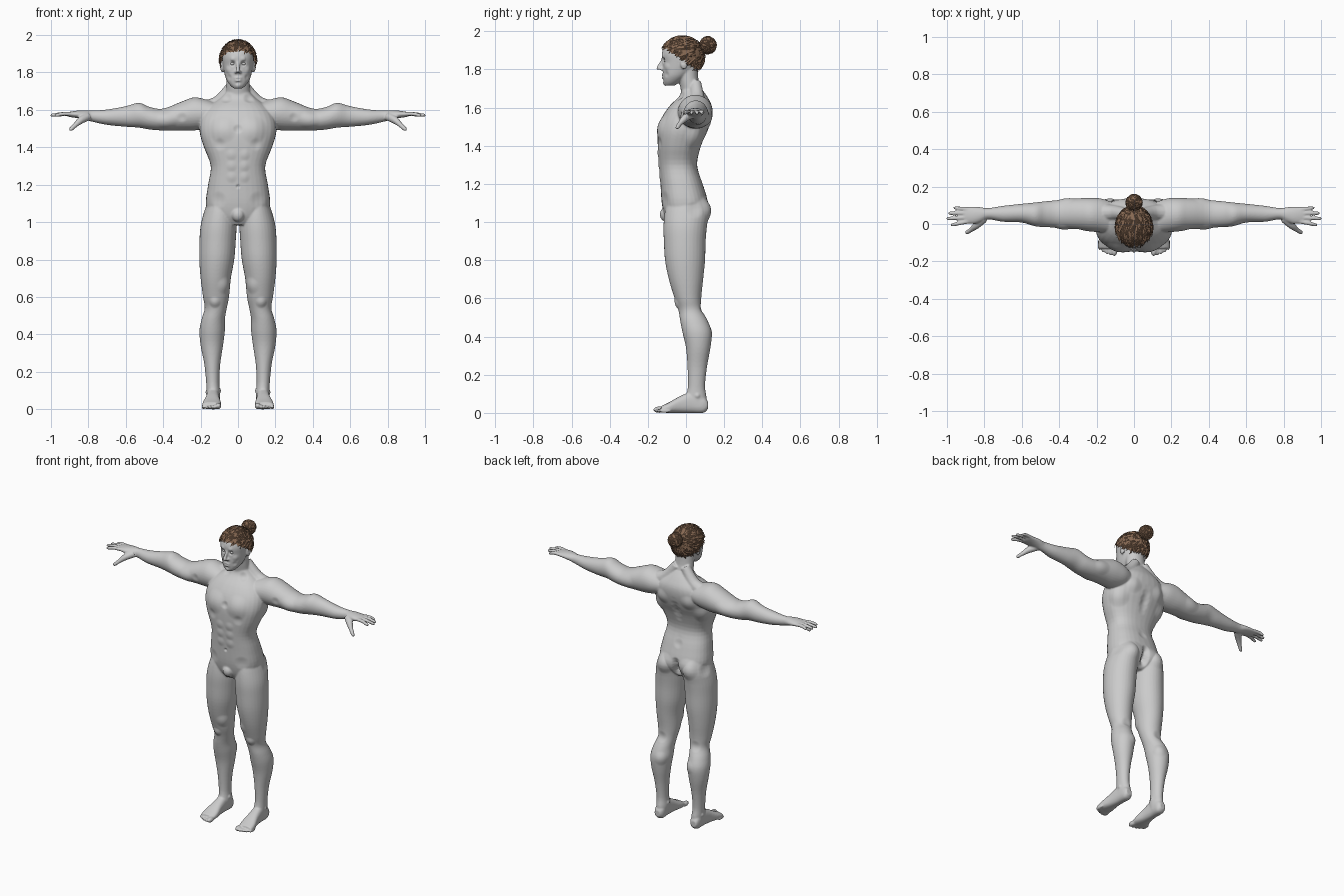
import bpy, bmesh, math, random
from mathutils import Vector, Matrix, kdtree

random.seed(7)
cube = bpy.data.objects.get("Cube")
if cube:
    bpy.data.objects.remove(cube, do_unlink=True)


def material(name, colour):
    mat = bpy.data.materials.new(name)
    mat.use_nodes = True
    mat.diffuse_color = (*colour, 1)
    shader = next(n for n in mat.node_tree.nodes if n.type == 'BSDF_PRINCIPLED')
    shader.inputs["Base Color"].default_value = (*colour, 1)
    return mat


grey = material("clay grey", (.6, .6, .6))
brown = material("hair brown", (.24, .14, .085))


def make_object(name, bm, mat):
    mesh = bpy.data.meshes.new(name)
    bm.to_mesh(mesh)
    bm.free()
    mesh.materials.append(mat)
    obj = bpy.data.objects.new(name, mesh)
    bpy.context.collection.objects.link(obj)
    return obj


def eased(rows, steps=4):
    """Catmull-Rom interpolation between rows of numbers."""
    padded = [rows[0]] + rows + [rows[-1]]
    for quad in zip(padded, padded[1:], padded[2:], padded[3:]):
        for k in range(steps):
            t = k / steps
            yield [.5 * (2*q + (r - p)*t + (2*p - 5*q + 4*r - s)*t*t + (3*q - p - 3*r + s)*t**3)
                   for p, q, r, s in zip(*quad)]
    yield rows[-1]


def skin(bm, rings):
    """Join rings of points into a closed tube."""
    rings = [[bm.verts.new(p) for p in ring] for ring in rings]
    for low, high in zip(rings, rings[1:]):
        for i in range(len(low)):
            j = (i + 1) % len(low)
            bm.faces.new((low[i], low[j], high[j], high[i]))
    bm.faces.new(rings[0])
    bm.faces.new(rings[-1])


def loft(bm, axis, rows, power=2.0, sides=32):
    """Rows give the position on the axis, then the limits on the other two axes."""
    others = [k for k in range(3) if k != axis]
    rings = []
    for at, a0, a1, b0, b1 in eased(rows):
        ring = []
        for i in range(sides):
            angle = math.tau * i / sides
            p = Vector()
            p[axis] = at
            for k, lo, hi, f in ((others[0], a0, a1, math.cos(angle)), (others[1], b0, b1, math.sin(angle))):
                p[k] = (lo + hi) / 2 + (hi - lo) / 2 * math.copysign(abs(f) ** (2 / power), f)
            ring.append(p)
        rings.append(ring)
    skin(bm, rings)


def tube(bm, rows, sides=14):
    """Rows give x, y, z and radius along a limb."""
    rows = list(eased(rows))
    pts = [Vector(r[:3]) for r in rows]
    rings = []
    for i, (p, row) in enumerate(zip(pts, rows)):
        turn = (pts[min(i + 1, len(pts) - 1)] - pts[max(i - 1, 0)]).to_track_quat('Z', 'Y')
        rings.append([p + turn @ Vector((math.cos(a), math.sin(a), 0)) * row[3]
                      for a in (math.tau * k / sides for k in range(sides))])
    skin(bm, rings)


def blob(bm, centre, size):
    m = Matrix.Translation(centre) @ Matrix.Diagonal((*size, 1))
    bmesh.ops.create_uvsphere(bm, u_segments=20, v_segments=14, radius=1, matrix=m)


body = bmesh.new()

# Leg, from hip to ankle
loft(body, 2, [
    (1.14, .03, .15, -.09, .09), (1.06, .015, .18, -.11, .12), (.98, .008, .2, -.118, .11),
    (.9, .012, .206, -.116, .103), (.8, .02, .207, -.11, .1), (.7, .038, .2, -.09, .09),
    (.6, .048, .187, -.06, .08), (.54, .06, .178, -.04, .085), (.48, .07, .195, -.03, .115),
    (.42, .07, .206, -.018, .135), (.34, .08, .2, 0, .128), (.24, .095, .18, .008, .11),
    (.14, .1, .17, .01, .1), (.08, .095, .168, 0, .108), (.03, .1, .165, .01, .105)])

# Foot, from heel to ball, and toes
loft(body, 1, [
    (.115, .115, .155, .02, .06), (.09, .1, .165, 0, .09), (.03, .1, .168, 0, .11),
    (-.03, .098, .175, 0, .088), (-.09, .09, .19, 0, .055), (-.13, .095, .19, .002, .036)], 2.5)
for i in range(5):
    size = .017 if i == 0 else .012 - i * .0005
    blob(body, (.105 + i * .02, -.142 + i * i * .002, size), (size * .95, .03, size))

# Arm, from shoulder to wrist, then the palm
loft(body, 0, [
    (.1, -.05, .11, 1.52, 1.63), (.17, -.045, .135, 1.5, 1.655), (.235, -.04, .14, 1.49, 1.667),
    (.3, -.03, .137, 1.49, 1.645), (.4, -.02, .128, 1.49, 1.607), (.47, -.017, .122, 1.495, 1.615),
    (.53, -.012, .115, 1.505, 1.638), (.6, .008, .108, 1.51, 1.62), (.7, .012, .097, 1.52, 1.602),
    (.78, .025, .085, 1.537, 1.597), (.82, .01, .09, 1.548, 1.598), (.86, 0, .092, 1.556, 1.596),
    (.9, .005, .09, 1.562, 1.59), (.915, .012, .084, 1.567, 1.585)])

# Fingers and thumb
for start, end, tip in ((.014, -.004, .98), (.036, .029, 1.003), (.058, .058, .993), (.079, .086, .965)):
    tube(body, [(.88, start, 1.577, .011), (.93, (start + end) / 2, 1.579, .011),
                (tip - .012, end, 1.572, .0095), (tip, end, 1.57, .006)])
tube(body, [(.8, .03, 1.565, .022), (.84, -.005, 1.545, .02), (.87, -.03, 1.518, .013),
            (.893, -.045, 1.497, .011), (.9, -.049, 1.49, .006)])

# Neck to shoulder muscle, ear and nostril wing
tube(body, [(.03, .05, 1.73, .03), (.1, .06, 1.64, .04), (.18, .06, 1.6, .05)])
blob(body, (.085, -.01, 1.832), (.01, .02, .032))
blob(body, (.011, -.127, 1.802), (.009, .012, .008))

# Copy the limbs to the other side
copy = bmesh.ops.duplicate(body, geom=body.verts[:] + body.edges[:] + body.faces[:])
for v in copy["geom"]:
    if isinstance(v, bmesh.types.BMVert):
        v.co.x *= -1


def centred(rows):
    return [(z, -w, w, front, back) for z, w, front, back in rows]


# Torso
loft(body, 2, centred([
    (.985, .06, -.09, .06), (1.03, .15, -.112, .1), (1.1, .172, -.127, .115), (1.2, .16, -.134, .088),
    (1.3, .146, -.142, .058), (1.4, .182, -.148, .08), (1.48, .205, -.146, .115), (1.55, .2, -.125, .135),
    (1.61, .165, -.085, .135), (1.66, .1, -.035, .11), (1.7, .06, -.022, .08)]), 2.4)
blob(body, (0, -.105, 1.04), (.035, .032, .038))

# Neck and head
loft(body, 2, centred([
    (1.62, .08, -.03, .11), (1.68, .066, -.026, .085), (1.74, .062, -.036, .066), (1.84, .06, -.05, .06)]))
loft(body, 2, centred([
    (1.715, .024, -.11, -.06), (1.735, .045, -.117, -.03), (1.765, .064, -.12, .01), (1.8, .074, -.122, .045),
    (1.84, .081, -.122, .065), (1.88, .085, -.127, .077), (1.92, .08, -.114, .074), (1.95, .056, -.08, .045),
    (1.965, .025, -.045, .01)]), 2.2)

# Nose and lips
tube(body, [(0, -.116, 1.87, .007), (0, -.128, 1.84, .008), (0, -.144, 1.808, .011), (0, -.143, 1.8, .007)])
for z in (1.757, 1.771):
    blob(body, (0, -.116, z), (.023, .012, .007))

# Fuse the parts into one smooth skin
bmesh.ops.recalc_face_normals(body, faces=body.faces[:])
body = make_object("body", body, grey)
fuse = body.modifiers.new("fuse", 'REMESH')
fuse.mode = 'VOXEL'
fuse.voxel_size = .005
relax = body.modifiers.new("relax", 'SMOOTH')
relax.factor = .5
relax.iterations = 6
bpy.context.view_layer.update()
mesh = bpy.data.meshes.new_from_object(body.evaluated_get(bpy.context.evaluated_depsgraph_get()))
body.modifiers.clear()
body.data = mesh
mesh.name = "body"
if not mesh.materials:
    mesh.materials.append(grey)

# Sculpt strokes: x, y, z, radius, push along the normal
torso_strokes = [
    (.085, -.145, 1.5, .085, .012), (.1, -.15, 1.415, .04, -.006), (0, -.15, 1.5, .03, -.008),
    (0, -.137, 1.19, .014, -.01), (.1, -.1, 1.12, .05, -.006), (.165, .05, 1.44, .07, .012),
    (.1, .13, 1.52, .06, .01), (.085, .115, 1.07, .075, .014), (.16, .04, 1.06, .05, -.008),
    (.06, -.03, 1.66, .035, -.007)]
limb_strokes = [
    (.125, -.05, .57, .035, .008), (.1, .125, .42, .05, .006), (.07, -.06, .66, .05, .007),
    (.125, .085, .55, .04, -.006), (.38, -.02, 1.54, .06, .008), (.3, -.03, 1.56, .03, -.005),
    (.36, .13, 1.55, .06, .006), (.165, .06, .09, .018, .006), (.1, .05, .1, .018, .006)]
face_strokes = [
    (.03, -.122, 1.848, .02, -.012), (.03, -.125, 1.872, .02, .004), (.052, -.1, 1.815, .025, .004),
    (.045, -.1, 1.775, .02, -.004), (0, -.125, 1.764, .01, -.004), (0, -.115, 1.728, .02, .005),
    (0, -.12, 1.745, .012, -.004), (.088, -.015, 1.835, .012, -.006)]
spine = [(0, .1, 1.22 + .04 * i, .04, -.008) for i in range(10)]
cleft = [(0, .1, 1 + .02 * i, .035, -.02) for i in range(6)]
abdomen = [(.035, -.14, 1.24 + .06 * i, .035, .004) for i in range(3)]

tree = kdtree.KDTree(len(mesh.vertices))
for v in mesh.vertices:
    tree.insert(v.co, v.index)
tree.balance()
normals = [v.normal.copy() for v in mesh.vertices]
for x, y, z, radius, push in torso_strokes + limb_strokes + face_strokes + spine + cleft + abdomen:
    for side in ((1, -1) if x else (1,)):
        for _, index, dist in tree.find_range((x * side, y, z), radius):
            mesh.vertices[index].co += normals[index] * push * (1 - (dist / radius) ** 2) ** 2
mesh.shade_smooth()

# Eyes
eyes = bmesh.new()
for side in (1, -1):
    blob(eyes, (.03 * side, -.104, 1.847), (.013, .012, .009))
make_object("eyes", eyes, grey).data.shade_smooth()

# Hair: a cap cut along the hairline, and a bun behind it
cap_centre, cap_size = Vector((0, -.018, 1.868)), Vector((.097, .113, .104))
bun_centre, bun_size = Vector((0, .115, 1.927)), Vector((.042, .042, .044))


def above_hairline(p, margin=0):
    return p.z > max(1.8, 1.84 - .65 * p.y) + margin


def ellipsoid(name, centre, size, keep):
    bm = bmesh.new()
    bmesh.ops.create_icosphere(bm, subdivisions=4, radius=1,
                               matrix=Matrix.Translation(centre) @ Matrix.Diagonal((*size, 1)))
    bmesh.ops.delete(bm, geom=[f for f in bm.faces if not keep(f.calc_center_median())], context='FACES')
    make_object(name, bm, brown)


ellipsoid("hair_cap", cap_centre, cap_size, above_hairline)
ellipsoid("hair_bun", bun_centre, bun_size, lambda p: True)


def clump(bm, centre, size, unit, heading, length, width):
    """A tapered lock that follows the surface and lifts at its tip."""
    rows = []
    for i in range(4):
        t = i / 3
        n = (unit + heading * (length * t / size.y)).normalized()
        across = n.cross(heading).normalized() * width * (1 - t * t)
        p = centre + n * size * (1.005 + .07 * t)
        ridge = n * (.005 * (1 - t))
        rows.append([bm.verts.new(q) for q in (p - across, p + ridge, p + across)])
    for low, high in zip(rows, rows[1:]):
        for k in range(2):
            bm.faces.new((low[k], low[k + 1], high[k + 1], high[k]))


# Loose locks that sweep away from the bun, and wrapped locks on the bun
locks = bmesh.new()
for i in range(1100):
    unit = Vector([random.gauss(0, 1) for _ in range(3)]).normalized()
    jitter = Vector([random.gauss(0, 1) for _ in range(3)])
    on_bun = i % 5 == 0
    centre, size = (bun_centre, bun_size) if on_bun else (cap_centre, cap_size)
    start = centre + unit * size
    if not on_bun and not above_hairline(start, .012):
        continue
    heading = jitter if on_bun else (start - bun_centre).normalized() + jitter * .25
    heading = (heading - unit * heading.dot(unit)).normalized()
    clump(locks, centre, size, unit, heading, random.uniform(.022, .045), random.uniform(.004, .008))
make_object("hair_locks", locks, brown)
